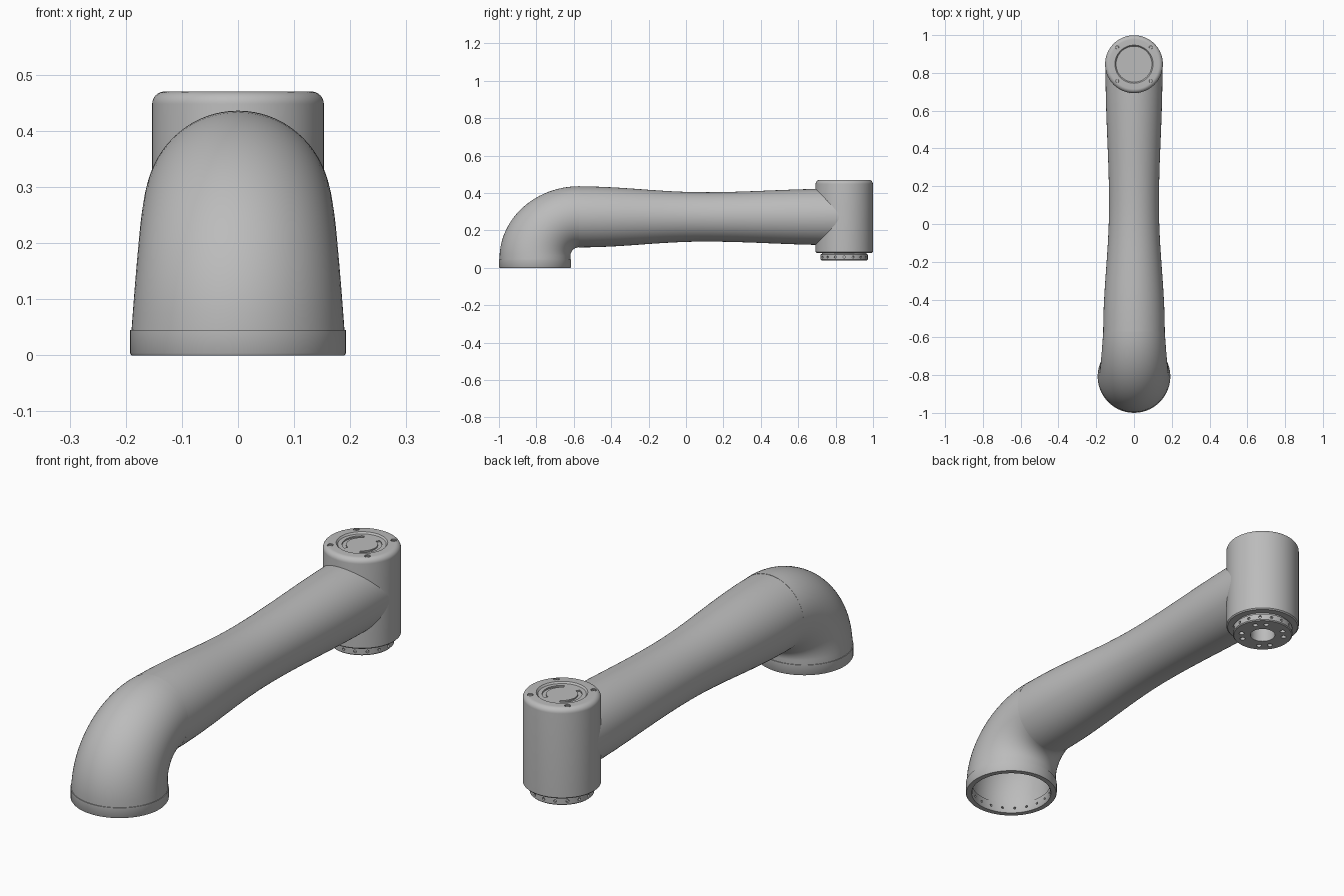
import bpy, bmesh
from math import sin, cos, pi, radians
from mathutils import Vector, Matrix

cube = bpy.data.objects.get("Cube")
if cube:
    bpy.data.objects.remove(cube, do_unlink=True)

SEG = 72
BASE = Vector((0, -0.8075, 0))
HEAD = Vector((0, 0.846, 0))
ARM_Z = 0.272

grey = bpy.data.materials.new("satin grey")
grey.use_nodes = True
colour = (0.5, 0.5, 0.5, 1)
grey.diffuse_color = colour
grey.node_tree.nodes["Principled BSDF"].inputs["Base Color"].default_value = colour


def finish(name, bm):
    """Turn a bmesh into a smooth shaded grey object."""
    bmesh.ops.remove_doubles(bm, verts=bm.verts, dist=1e-5)
    bmesh.ops.recalc_face_normals(bm, faces=bm.faces)
    mesh = bpy.data.meshes.new(name)
    bm.to_mesh(mesh)
    bm.free()
    mesh.materials.append(grey)
    ob = bpy.data.objects.new(name, mesh)
    bpy.context.collection.objects.link(ob)
    return ob


def smooth(ob):
    bpy.ops.object.select_all(action="DESELECT")
    ob.select_set(True)
    bpy.context.view_layer.objects.active = ob
    bpy.ops.object.shade_smooth_by_angle(angle=radians(32))


def skin(bm, rings, wrap):
    """Bridge a list of closed vertex rings."""
    n = len(rings)
    for i in range(n if wrap else n - 1):
        a, b = rings[i], rings[(i + 1) % n]
        for j in range(len(a)):
            k = (j + 1) % len(a)
            bm.faces.new((a[j], a[k], b[k], b[j]))


def lathe(name, profile, centre, ring=False):
    """Spin (radius, height) points about a vertical axis."""
    bm = bmesh.new()
    rings = [[bm.verts.new(centre + Vector((r * cos(2 * pi * j / SEG), r * sin(2 * pi * j / SEG), z)))
              for j in range(SEG)] for r, z in profile]
    skin(bm, rings, ring)
    return finish(name, bm)


def tube(name, sections, wall):
    """Hollow loft; each section is (outer point, inner point, half width)."""
    bm = bmesh.new()

    def make(section, inset):
        outer, inner, w = section
        mid, half = (outer + inner) / 2, (outer - inner) / 2
        half = half * (1 - inset / half.length)
        return [bm.verts.new(mid + half * cos(2 * pi * j / SEG) + Vector(((w - inset) * sin(2 * pi * j / SEG), 0, 0)))
                for j in range(SEG)]

    rings = [make(s, 0) for s in sections] + [make(s, wall) for s in reversed(sections)]
    skin(bm, rings, True)
    return finish(name, bm)


def drill(bm, centre, radius, depth, axis=(0, 0, 1)):
    turn = Vector((0, 0, 1)).rotation_difference(Vector(axis)).to_matrix().to_4x4()
    bmesh.ops.create_cone(bm, cap_ends=True, segments=14, radius1=radius, radius2=radius,
                          depth=depth, matrix=Matrix.Translation(centre) @ turn)


def arc_slot(bm, centre, r0, r1, start, end, z0, z1, steps=16):
    """Solid curved bar used to sink a slot."""
    rings = []
    for i in range(steps + 1):
        a = radians(start + (end - start) * i / steps)
        d = Vector((cos(a), sin(a), 0))
        rings.append([bm.verts.new(centre + d * r + Vector((0, 0, z)))
                      for r, z in ((r0, z0), (r1, z0), (r1, z1), (r0, z1))])
    skin(bm, rings, False)
    bm.faces.new(rings[0])
    bm.faces.new(rings[-1])


def cut(ob, bm):
    """Subtract the solids in bm, then drop the cutter."""
    cutter = finish(ob.name + "_cutter", bm)
    cutter.hide_render = True
    mod = ob.modifiers.new("cut", "BOOLEAN")
    mod.operation, mod.solver, mod.object = "DIFFERENCE", "EXACT", cutter
    bpy.ops.object.select_all(action="DESELECT")
    ob.select_set(True)
    bpy.context.view_layer.objects.active = ob
    bpy.ops.object.modifier_apply(modifier=mod.name)
    bpy.data.objects.remove(cutter, do_unlink=True)


def around(centre, radius, angle, z):
    a = radians(angle)
    return centre + Vector((radius * cos(a), radius * sin(a), z))


# Elbow: wide outer sweep, tight inner sweep
sections = [(Vector((0, -0.997, 0.04)), Vector((0, -0.618, 0.04)), 0.19)]
for i in range(25):
    a = pi / 2 * i / 24
    outer = Vector((0, -0.57 - 0.427 * cos(a), 0.05 + 0.386 * sin(a)))
    inner = Vector((0, -0.57 - 0.048 * cos(a), 0.062 + 0.048 * sin(a)))
    sections.append((outer, inner, 0.189 - 0.026 * i / 24))
smooth(tube("elbow", sections, 0.02))

# Arm: waisted tube running back into the head
sections = []
for i in range(29):
    y = -0.572 + 1.39 * i / 28
    t = (y - 0.1) / (0.67 if y < 0.1 else 0.7)
    r = 0.132 + (0.031 if y < 0.1 else 0.0185) * (1 - cos(pi * min(abs(t), 1))) / 2
    sections.append((Vector((0, y, ARM_Z + r)), Vector((0, y, ARM_Z - r)), r))
smooth(tube("arm", sections, 0.02))

# Base collar with a ring of screw holes inside
collar = lathe("base_collar", [(0.168, 0), (0.190, 0), (0.1925, 0.004), (0.1925, 0.045), (0.165, 0.045),
                               (0.165, 0.005)], BASE, ring=True)
bm = bmesh.new()
for k in range(20):
    p = around(BASE, 0.167, k * 18 + 9, 0.022)
    drill(bm, p, 0.005, 0.018, p - BASE - Vector((0, 0, 0.022)))
cut(collar, bm)
smooth(collar)

# Head housing: rounded top with a shallow dish, bored underside
top = [(0.131 + 0.022 * cos(a), 0.448 + 0.022 * sin(a)) for a in [pi / 2 * i / 8 for i in range(9)]]
head = lathe("head_housing", [(0, 0.115), (0.055, 0.115), (0.055, 0.08), (0.148, 0.08), (0.153, 0.085)] + top +
             [(0.101, 0.47), (0.095, 0.463), (0, 0.463)], HEAD)
bm = bmesh.new()
for k in range(4):
    drill(bm, around(HEAD, 0.126, 45 + 90 * k, 0.47), 0.012, 0.012)
for start in (-62, 118):
    arc_slot(bm, HEAD, 0.062, 0.078, start, start + 124, 0.457, 0.48)
cut(head, bm)
smooth(head)

# Screws sunk in the head top
for k in range(4):
    c = around(HEAD, 0.126, 45 + 90 * k, 0)
    smooth(lathe("top_screw_%d" % (k + 1),
                 [(0, 0.462), (0.009, 0.462), (0.009, 0.468), (0.008, 0.469), (0.004, 0.469), (0.004, 0.465),
                  (0, 0.465)], c))

# Output flange with paired face holes and rim holes
flange = lathe("output_flange", [(0.052, 0.04), (0.122, 0.04), (0.126, 0.044), (0.126, 0.071), (0.119, 0.074),
                                 (0.119, 0.085), (0.052, 0.085)], HEAD, ring=True)
bm = bmesh.new()
for k in range(4):
    for side in (-15, 15):
        drill(bm, around(HEAD, 0.09, 45 + 90 * k + side, 0.045), 0.011, 0.04)
for k in range(16):
    p = around(HEAD, 0.125, k * 22.5, 0.057)
    drill(bm, p, 0.006, 0.016, p - HEAD - Vector((0, 0, 0.057)))
cut(flange, bm)
smooth(flange)
